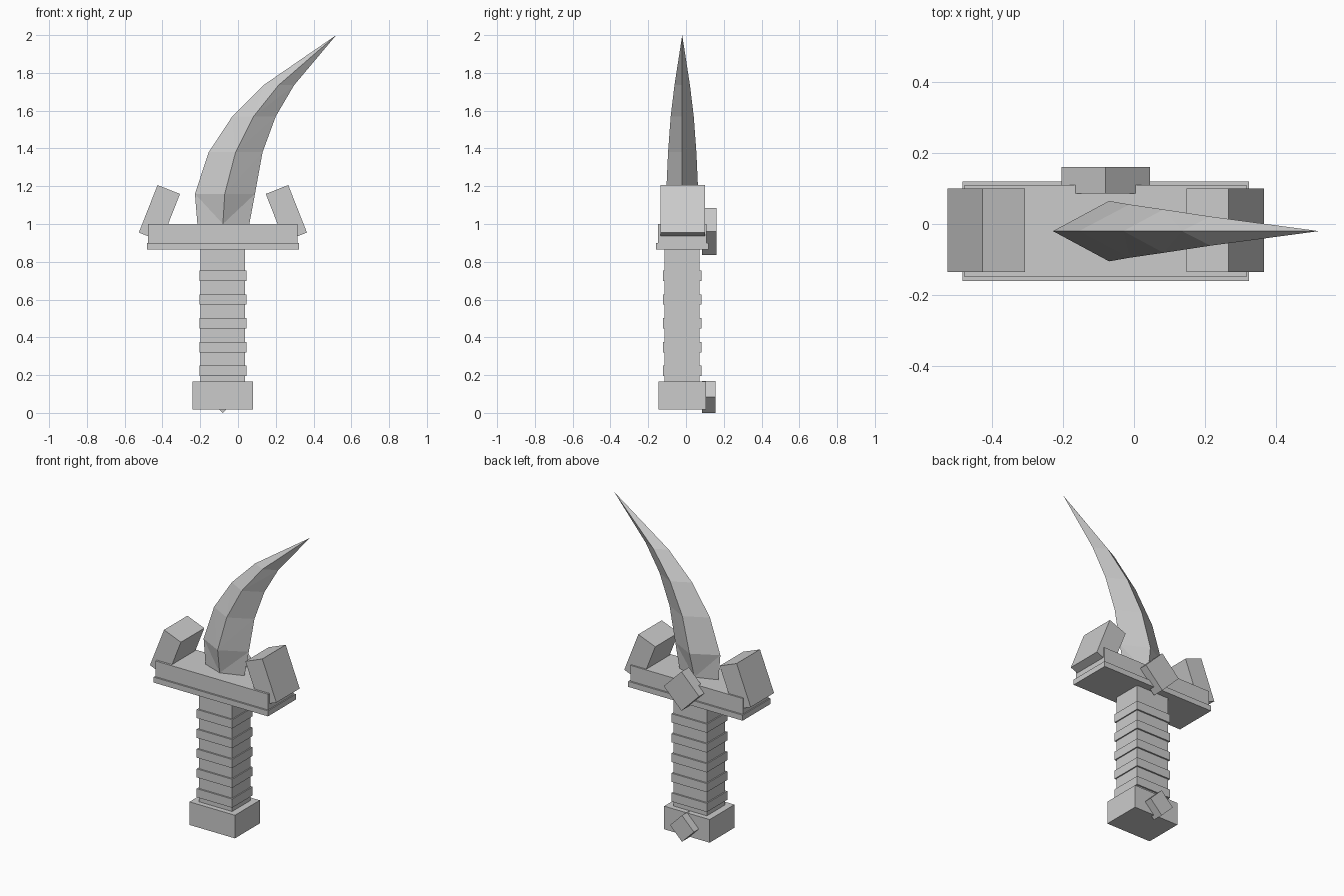
import bpy
import bmesh
from math import radians
from mathutils import Matrix

cube = bpy.data.objects.get("Cube")
if cube:
    bpy.data.objects.remove(cube, do_unlink=True)

# One plain grey for the whole dagger
grey = bpy.data.materials.new("plain_grey")
grey.use_nodes = True
COLOUR = (0.6, 0.6, 0.6, 1)
grey.diffuse_color = COLOUR
grey.node_tree.nodes["Principled BSDF"].inputs["Base Color"].default_value = COLOUR

CX, CY = -0.08, -0.02    # main axis of the dagger


def add_object(name, bm):
    bmesh.ops.recalc_face_normals(bm, faces=bm.faces)
    mesh = bpy.data.meshes.new(name)
    bm.to_mesh(mesh)
    bm.free()
    mesh.materials.append(grey)
    obj = bpy.data.objects.new(name, mesh)
    bpy.context.collection.objects.link(obj)
    return obj


def box(name, centre, size, tilt=0):
    """Box of a given size, tilted about the y axis by degrees."""
    bm = bmesh.new()
    bmesh.ops.create_cube(bm, size=1)
    bm.transform(Matrix.Translation(centre)
                 @ Matrix.Rotation(radians(tilt), 4, 'Y')
                 @ Matrix.Diagonal((*size, 1)))
    return add_object(name, bm)


def upright(name, width, depth, low, high):
    """Box centred on the main axis between two heights."""
    return box(name, (CX, CY, (low + high) / 2), (width, depth, high - low))


# Pommel, grip and grip rings
upright("pommel", 0.32, 0.25, 0.018, 0.165)
upright("grip", 0.235, 0.185, 0.16, 0.87)
for i in range(5):
    low = 0.195 + 0.126 * i
    upright(f"grip_ring_{i + 1}", 0.25, 0.205, low, low + 0.055)

# Two-step guard
upright("guard_base", 0.806, 0.28, 0.865, 0.9)
upright("guard_top", 0.792, 0.258, 0.9, 1.0)

# Tilted horns at both ends of the guard
for side, name in ((-1, "right_horn"), (1, "left_horn")):
    box(name, (CX + side * 0.336, CY + 0.002, 1.057), (0.128, 0.235, 0.27), -21.5 * side)

# Diamond studs on the back
box("guard_stud", (CX, 0.123, 0.96), (0.176, 0.075, 0.176), 45)
box("pommel_stud", (CX, 0.12, 0.084), (0.119, 0.07, 0.119), 45)

# Curved blade: height, outer edge x, ridge x, inner edge x, half thickness
SECTIONS = [
    (1.0, -0.215, -0.08, 0.06, 0.05),
    (1.16, -0.228, -0.07, 0.09, 0.085),
    (1.38, -0.155, -0.013, 0.13, 0.075),
    (1.57, -0.03, 0.083, 0.2, 0.061),
    (1.735, 0.135, 0.215, 0.297, 0.041),
]
bm = bmesh.new()
rings = []
for z, outer, ridge, inner, half in SECTIONS:
    corners = ((outer, CY), (ridge, CY - half), (inner, CY), (ridge, CY + half))
    rings.append([bm.verts.new((x, y, z)) for x, y in corners])
for lower, upper in zip(rings, rings[1:]):
    for edge in (0, 2):
        for ridge in (1, 3):
            bm.faces.new((lower[edge], lower[ridge], upper[edge]))
            bm.faces.new((lower[ridge], upper[ridge], upper[edge]))
tip = bm.verts.new((0.52, CY, 2.0))
for k in range(4):
    bm.faces.new((rings[-1][k], rings[-1][(k + 1) % 4], tip))
bm.faces.new(rings[0])
add_object("blade", bm)
